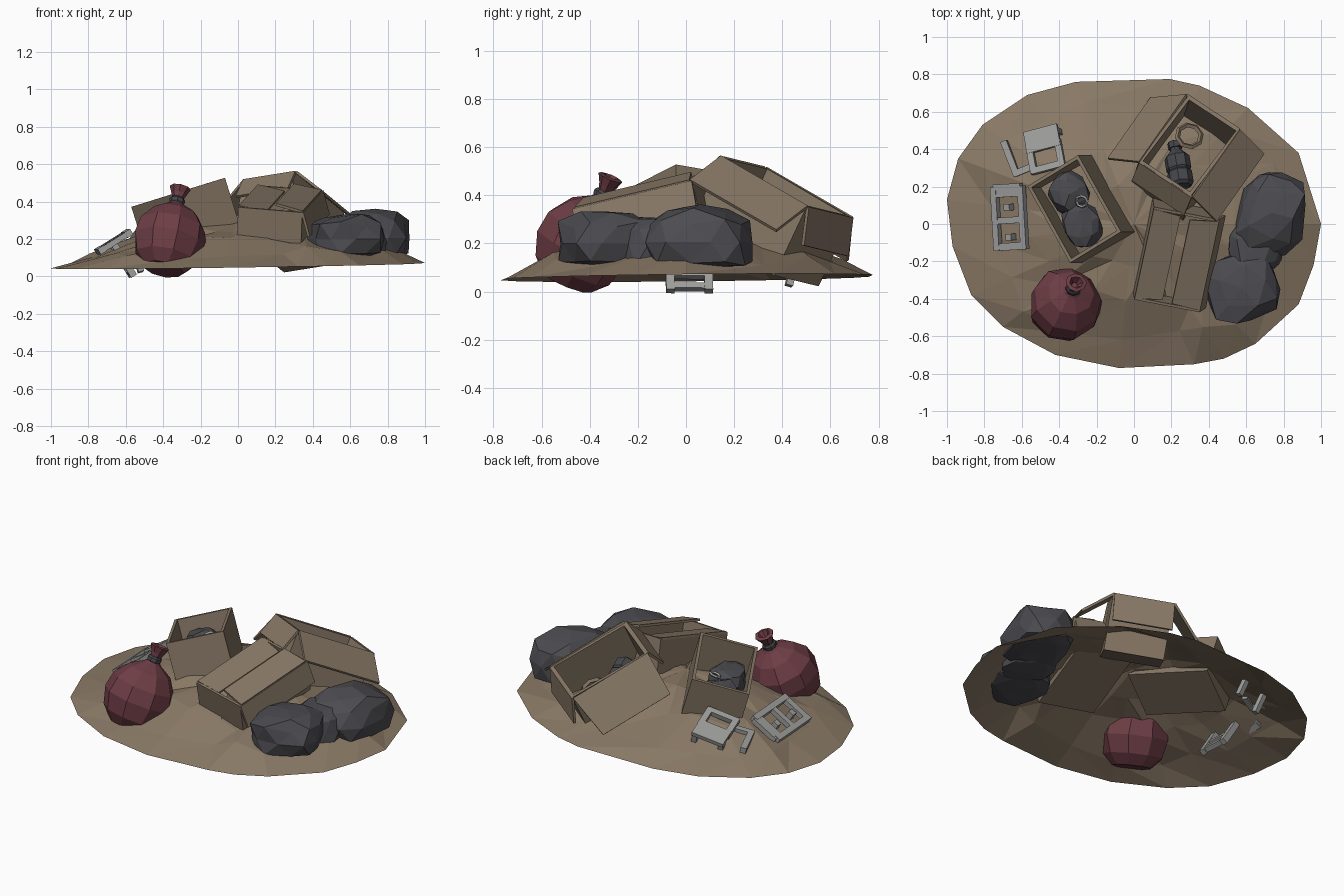
import bpy, bmesh, math, random
from mathutils import Vector, Matrix

if "Cube" in bpy.data.objects:
    bpy.data.objects.remove(bpy.data.objects["Cube"])

random.seed(4)


def mat(name, c):
    m = bpy.data.materials.new(name)
    m.diffuse_color = (*c, 1)
    m.use_nodes = True
    m.node_tree.nodes["Principled BSDF"].inputs["Base Color"].default_value = m.diffuse_color
    return m


DIRT = mat("dirt_brown", (.25, .19, .13))
CARD = mat("cardboard_brown", (.24, .185, .13))
GREY = mat("bag_grey", (.072, .072, .082))
DARK = mat("dark_grey", (.06, .062, .07))
RED = mat("bag_red", (.155, .047, .06))
LIGHT = mat("chair_grey", (.34, .34, .335))


def make(name, bm, m, M=None):
    if M is not None:
        bm.transform(M)
    me = bpy.data.meshes.new(name)
    bm.to_mesh(me)
    bm.free()
    me.materials.append(m)
    ob = bpy.data.objects.new(name, me)
    bpy.context.collection.objects.link(ob)
    return ob


def frame(o, ex, ey):
    ex = Vector(ex).normalized()
    ez = ex.cross(Vector(ey)).normalized()
    ey = ez.cross(ex)
    return Matrix.Translation(o) @ Matrix((ex, ey, ez)).transposed().to_4x4()


def block(name, size, m, M):
    bm = bmesh.new()
    bmesh.ops.create_cube(bm, size=1, matrix=Matrix.Diagonal((*size, 1)))
    return make(name, bm, m, M)


def open_box(name, w, l, h, M, t=.025):
    # origin is the middle of the rim
    bm = bmesh.new()
    bmesh.ops.create_cube(bm, size=1, matrix=Matrix.Translation((0, 0, -h / 2)) @ Matrix.Diagonal((w, l, h, 1)))
    top = max(bm.faces, key=lambda f: f.calc_center_median().z)
    bmesh.ops.inset_individual(bm, faces=[top], thickness=t)
    r = bmesh.ops.extrude_discrete_faces(bm, faces=[top])
    bmesh.ops.translate(bm, verts=r["faces"][0].verts, vec=(0, 0, t - h))
    return make(name, bm, CARD, M)


def flap(name, a, b, out, shrink=.0):
    a, b, out = Vector(a), Vector(b), Vector(out)
    d = (b - a) * shrink
    n = (b - a).cross(out).normalized() * .007
    pts = [a, b, b + out - d, a + out + d]
    bm = bmesh.new()
    lo = [bm.verts.new(p - n) for p in pts]
    hi = [bm.verts.new(p + n) for p in pts]
    bm.faces.new(lo[::-1])
    bm.faces.new(hi)
    for i in range(4):
        j = (i + 1) % 4
        bm.faces.new((lo[i], lo[j], hi[j], hi[i]))
    return make(name, bm, CARD)


def lump(name, loc, size, yaw=0, rough=.13, floor=-.7):
    # crumpled bag with a flattened underside
    bm = bmesh.new()
    bmesh.ops.create_icosphere(bm, subdivisions=2, radius=1)
    for v in bm.verts:
        p = v.co * (1 + random.uniform(-rough, rough))
        v.co = [math.copysign(abs(c) ** .8, c) for c in p]
        v.co.z = max(v.co.z, floor + random.uniform(0, .05))
    M = Matrix.Translation(loc) @ Matrix.Rotation(yaw, 4, 'Z') @ Matrix.Diagonal((*size, 1))
    return make(name, bm, GREY, M)


def lathe(name, prof, n, m, M, jit=0):
    bm = bmesh.new()
    rings = []
    for r, z in prof:
        rings.append([bm.verts.new((r * math.cos(k * math.tau / n) * (1 + random.uniform(-jit, jit)),
                                    r * math.sin(k * math.tau / n) * (1 + random.uniform(-jit, jit)), z))
                      for k in range(n)])
    for a, b in zip(rings, rings[1:]):
        for k in range(n):
            j = (k + 1) % n
            bm.faces.new((a[k], a[j], b[j], b[k]))
    bm.faces.new(rings[0][::-1])
    bm.faces.new(rings[-1])
    return make(name, bm, m, M)


def ring(name, R, r, m, M, n=8):
    bm = bmesh.new()
    v = [[bm.verts.new(((R + r * math.cos(b * math.tau / 4)) * math.cos(a * math.tau / n),
                        (R + r * math.cos(b * math.tau / 4)) * math.sin(a * math.tau / n),
                        r * math.sin(b * math.tau / 4))) for b in range(4)] for a in range(n)]
    for a in range(n):
        for b in range(4):
            c, d = (a + 1) % n, (b + 1) % 4
            bm.faces.new((v[a][b], v[c][b], v[c][d], v[a][d]))
    return make(name, bm, m, M)


# dirt mound: open shell with an uneven oval rim
rim = [(-1, .13), (-.97, -.12), (-.87, -.38), (-.7, -.55), (-.42, -.70), (-.08, -.77), (.32, -.75), (.48, -.72),
       (.65, -.64), (.88, -.43), (.96, -.22), (1, 0), (.88, .38), (.61, .62), (.35, .74), (.19, .775),
       (-.31, .76), (-.57, .69), (-.81, .53), (-.94, .35)]
bm = bmesh.new()
rows = []
for s in (1, .8, .56, .3):
    row = []
    for x, y in rim:
        k = s if s == 1 else s + random.uniform(-.06, .06)
        z = .057 + .015 * x + .012 * y + .235 * math.sin((1 - k) * math.pi / 2)
        z += 0 if s == 1 else random.uniform(-.026, .026)
        row.append(bm.verts.new((x * k, y * k, z)))
    rows.append(row)
peak = bm.verts.new((0, 0, .3))
n = len(rim)
for i in range(n):
    j = (i + 1) % n
    for a, b in zip(rows, rows[1:]):
        bm.faces.new((a[i], a[j], b[j]))
        bm.faces.new((a[i], b[j], b[i]))
    bm.faces.new((rows[-1][i], rows[-1][j], peak))
make("dirt_mound", bm, DIRT)

# left box with its rubbish
open_box("left_box", .33, .475, .26, frame((-.32, .08, .45), (.27, .165, .084), (-.2, .42, -.062)))
lump("left_box_bag_back", (-.345, .16, .29), (.1, .115, .085), .5, .14)
lump("left_box_bag_front", (-.275, -.01, .31), (.1, .12, .09), .5, .14)
ring("left_box_ring", .03, .008, LIGHT, frame((-.28, .12, .385), (1, 0, .3), (0, 1, .3)))

# back box lying tilted, with folded flaps
Q1, Q2, Q3, Q4 = (.283, .69, .307), (.563, .505, .352), (.31, .145, .56), (.03, .33, .515)
FB = frame((.297, .418, .434), (.28, -.185, .045), (.253, .36, -.208))
open_box("back_box", .338, .487, .32, FB)
flap("back_box_right_flap", Q3, Q2, (.13, -.13, -.1))
flap("back_box_left_flap", Q1, Q4, (-.18, 0, -.19), .05)
flap("back_box_front_flap", Q4, Q3, (-.04, -.095, -.09))
flap("back_box_rear_flap", Q2, Q1, (0, -.02, -.16))

# bottle and ring in the back box
lathe("bottle", [(.05, 0), (.068, .015), (.068, .08), (.06, .09), (.068, .1), (.068, .17), (.032, .21),
                 (.03, .225), (.038, .225), (.038, .26), (.025, .265)], 8, DARK,
      frame((.255, .2, .345), (.95, .2, .1), (0, .4, .9)) @ Matrix.Rotation(math.pi, 4, 'X'))
ring("wheel_ring", .065, .014, CARD, FB @ Matrix.Translation((-.05, .10, -.11)))

# front box, nearly shut, with two lid flaps and a hanging flap
FC = frame((.225, -.19, .415), (.36, -.07, -.03), (.08, .5, .12))
open_box("front_box", .35, .52, .2, FC, .02)
for s, w, up in ((-1, .15, -.02), (1, .15, .025)):
    a, b = FC @ Vector((.175 * s, -.25, 0)), FC @ Vector((.175 * s, .25, 0))
    flap("front_box_lid_flap", a, b, FC.to_3x3() @ Vector((-s * w, 0, up)), .03)
flap("front_box_side_flap", FC @ Vector((.175, -.26, 0)), FC @ Vector((.175, .26, 0)),
     FC.to_3x3() @ Vector((.04, 0, -.13)))

# grey bags on the right
lump("grey_bag_front", (.575, -.34, .2), (.215, .19, .14), .3)
lump("grey_bag_rear", (.735, .06, .205), (.185, .23, .15), -.25)
lump("grey_bag_middle", (.64, -.13, .185), (.15, .16, .13), .2)

# red bag with tie and frill
FR = frame((-.4, -.5, .03), (1, 0, -.2), (0, 1, -.42))
lathe("red_bag", [(.11, .01), (.172, .07), (.197, .17), (.182, .26), (.125, .34), (.05, .385), (.03, .405)],
      9, RED, FR, .04)
lathe("red_bag_tie", [(.036, .395), (.042, .405), (.042, .42), (.034, .43)], 8, DARK, FR)
lathe("red_bag_frill", [(.028, .425), (.04, .455), (.056, .49), (.035, .495), (.015, .455)], 8, RED, FR, .12)

# broken chair: ladder back half sunk in the dirt
F1 = frame((-.665, .03, .185), (.8, .05, .5), (-.05, 1, .0))
for x in (-.085, .085):
    block("chair_back_rail", (.035, .34, .035), LIGHT, F1 @ Matrix.Translation((x, 0, 0)))
for y, w in ((-.15, .04), (-.01, .035), (.15, .07)):
    block("chair_back_slat", (.17, w, .03), LIGHT, F1 @ Matrix.Translation((0, y, 0)))
for y in (-.1, .06):
    block("chair_sunk_leg", (.035, .035, .22), LIGHT, F1 @ Matrix.Translation((-.01, y, -.1)))
for z in (-.13, -.19):
    block("chair_sunk_bar", (.03, .16, .025), LIGHT, F1 @ Matrix.Translation((-.01, -.02, z)))

# broken chair: seat with legs
F2 = frame((-.49, .455, .21), (.95, .25, .25), (-.25, .95, -.3))
block("chair_seat", (.19, .12, .025), LIGHT, F2)
for x in (-.08, .08):
    block("chair_seat_leg", (.035, .15, .03), LIGHT, F2 @ Matrix.Translation((x, -.1, -.005)))
    block("chair_seat_post", (.03, .03, .17), LIGHT, F2 @ Matrix.Translation((x, .03, -.085)))
block("chair_seat_bar", (.18, .035, .03), LIGHT, F2 @ Matrix.Translation((0, -.16, -.005)))
F3 = frame((-.66, .35, .165), (.35, -.9, .1), (.9, .35, .2))
block("chair_loose_leg", (.2, .035, .035), LIGHT, F3)
block("chair_loose_stub", (.035, .1, .035), LIGHT, F3 @ Matrix.Translation((.085, .04, 0)))
